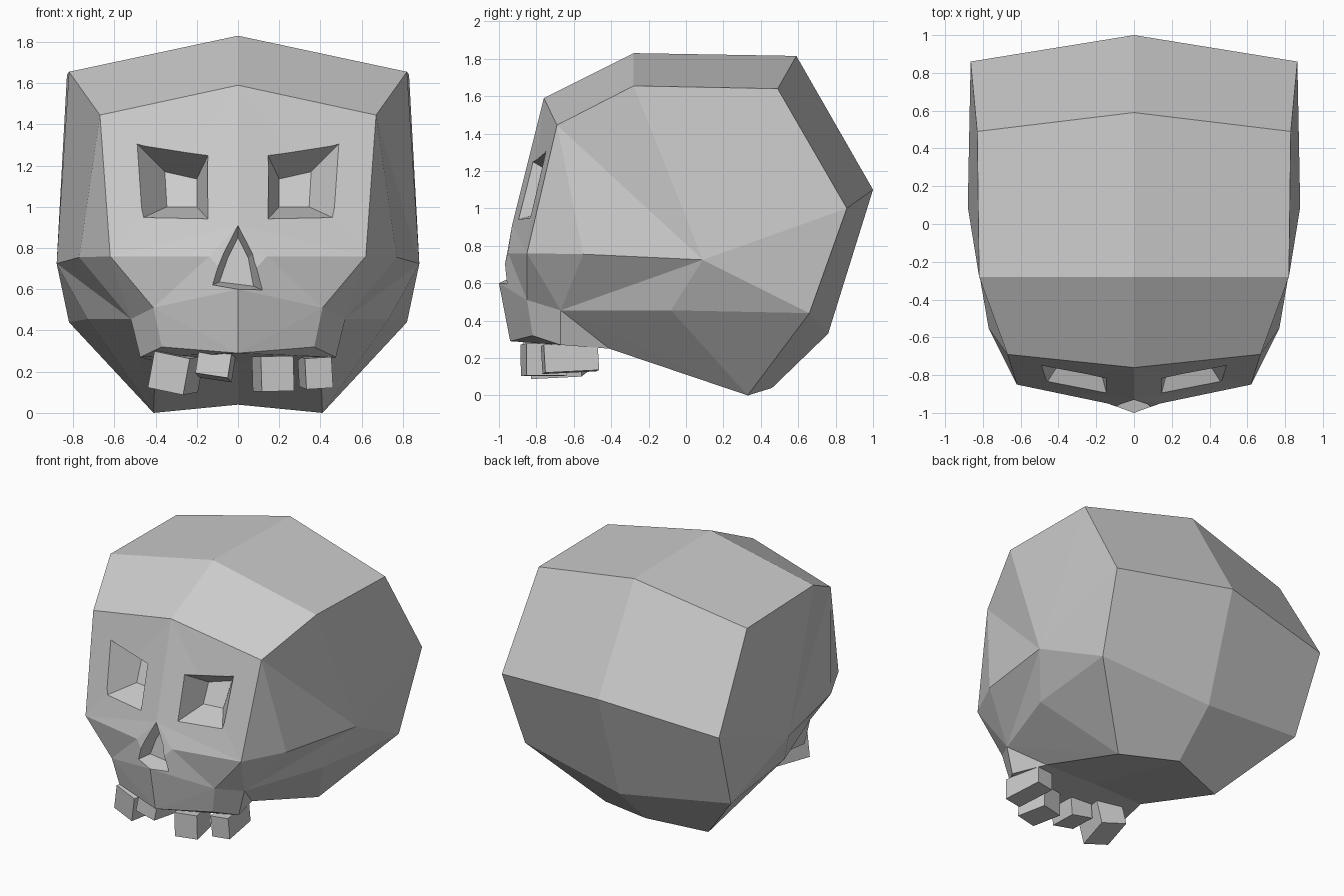
import bpy, bmesh
from mathutils import Vector

if "Cube" in bpy.data.objects:
    bpy.data.objects.remove(bpy.data.objects["Cube"])

# Skull outline points: capitals lie on the centre line, small letters on the +x half
P = {
    'A': (0, -.76, 1.59), 'B': (0, -.28, 1.83), 'C': (0, .59, 1.815), 'D': (0, 1, 1.10),
    'E': (0, .76, .33), 'G': (0, .46, .04), 'P': (0, -.4, .25), 'J': (0, -.94, .29),
    'N': (0, -1, .6), 'M': (0, -.93, .91),
    'a': (.67, -.69, 1.445), 'b': (.82, -.28, 1.655), 'c': (.83, .49, 1.64),
    'd': (.865, .86, 1.0), 'e': (.82, .66, .44), 'g': (.41, .33, 0),
    'w': (.88, .09, .725), 'k': (.77, -.55, .755), 'h': (.62, -.85, .76),
    's': (.14, -.95, .76), 'l': (.41, -.85, .51), 'm': (.52, -.67, .455),
    'n': (.73, -.08, .455), 'j': (.37, -.82, .32), 'o': (.475, -.67, .27),
    'q': (.4, -.41, .25),
}
FACES = ("AabB BbcC CcdD DdeE EegG GgqP "          # crown, back and base
         "Aah AhM Mhs Msn_ shl slN "               # face
         "NlJ lJj ljom hlm hmk "                   # upper jaw and cheek
         "ahk akw abw bcw cdw dew kmw mnw new "    # temple and side
         "neg mng mgq mqo Jjo JoqP").replace("Msn_", "MsN").split()


def link(name, bm):
    bmesh.ops.recalc_face_normals(bm, faces=bm.faces)
    me = bpy.data.meshes.new(name)
    bm.to_mesh(me)
    bm.free()
    ob = bpy.data.objects.new(name, me)
    bpy.context.collection.objects.link(ob)
    return ob


def frustum(name, outer, inner, push):
    """Closed tapered cutter from a rim on the surface to a smaller floor."""
    bm = bmesh.new()
    rim = [bm.verts.new(Vector(o) + (Vector(o) - Vector(i)) * push) for o, i in zip(outer, inner)]
    floor = [bm.verts.new(i) for i in inner]
    n = len(rim)
    bm.faces.new(rim)
    bm.faces.new(floor[::-1])
    for i in range(n):
        k = (i + 1) % n
        bm.faces.new((rim[i], floor[i], floor[k], rim[k]))
    ob = link(name, bm)
    ob.hide_render = True
    ob.hide_set(True)
    return ob


# Skull shell, both halves
bm = bmesh.new()
for side in (1, -1):
    v = {c: bm.verts.new((x * side, y, z)) for c, (x, y, z) in P.items()}
    for f in FACES:
        bm.faces.new([v[c] for c in f])
bmesh.ops.remove_doubles(bm, verts=bm.verts, dist=1e-4)
skull = link("skull", bm)

# Eye sockets
eye_out = [(.49, -.75, 1.305), (.145, -.82, 1.25), (.145, -.90, .94), (.475, -.86, .94)]
eye_in = [(.355, -.58, 1.17), (.2, -.62, 1.135), (.2, -.68, 1.0), (.345, -.66, 1.0)]
cutters = []
for side, name in ((1, "left_eye_cutter"), (-1, "right_eye_cutter")):
    flip = lambda pts: [(x * side, y, z) for x, y, z in pts]
    cutters.append(frustum(name, flip(eye_out), flip(eye_in), .3))

# Nose opening
nose_out = [(0, -.93, .91), (.07, -.95, .77), (.12, -.96, .595), (-.125, -.96, .62), (-.07, -.95, .77)]
nose_in = [(0, -.84, .85), (.05, -.86, .75), (.075, -.87, .615), (-.09, -.87, .635), (-.05, -.86, .75)]
cutters.append(frustum("nose_cutter", nose_out, nose_in, .6))

for c in cutters:
    mod = skull.modifiers.new(c.name, 'BOOLEAN')
    mod.object = c
    mod.operation = 'DIFFERENCE'
    mod.solver = 'EXACT'

# Crooked teeth: centre, size, rotation
TEETH = [
    ((-.30, -.68, .20), (.18, .28, .18), (.05, .2, -.25)),
    ((-.11, -.76, .23), (.16, .22, .12), (-.1, .15, -.1)),
    ((.17, -.76, .19), (.16, .22, .17), (0, -.03, .2)),
    ((.375, -.62, .20), (.13, .29, .15), (.05, -.06, .12)),
]
for i, (loc, size, rot) in enumerate(TEETH):
    bpy.ops.mesh.primitive_cube_add(size=1, location=loc, rotation=rot)
    tooth = bpy.context.object
    tooth.name = f"tooth_{i + 1}"
    tooth.scale = size
